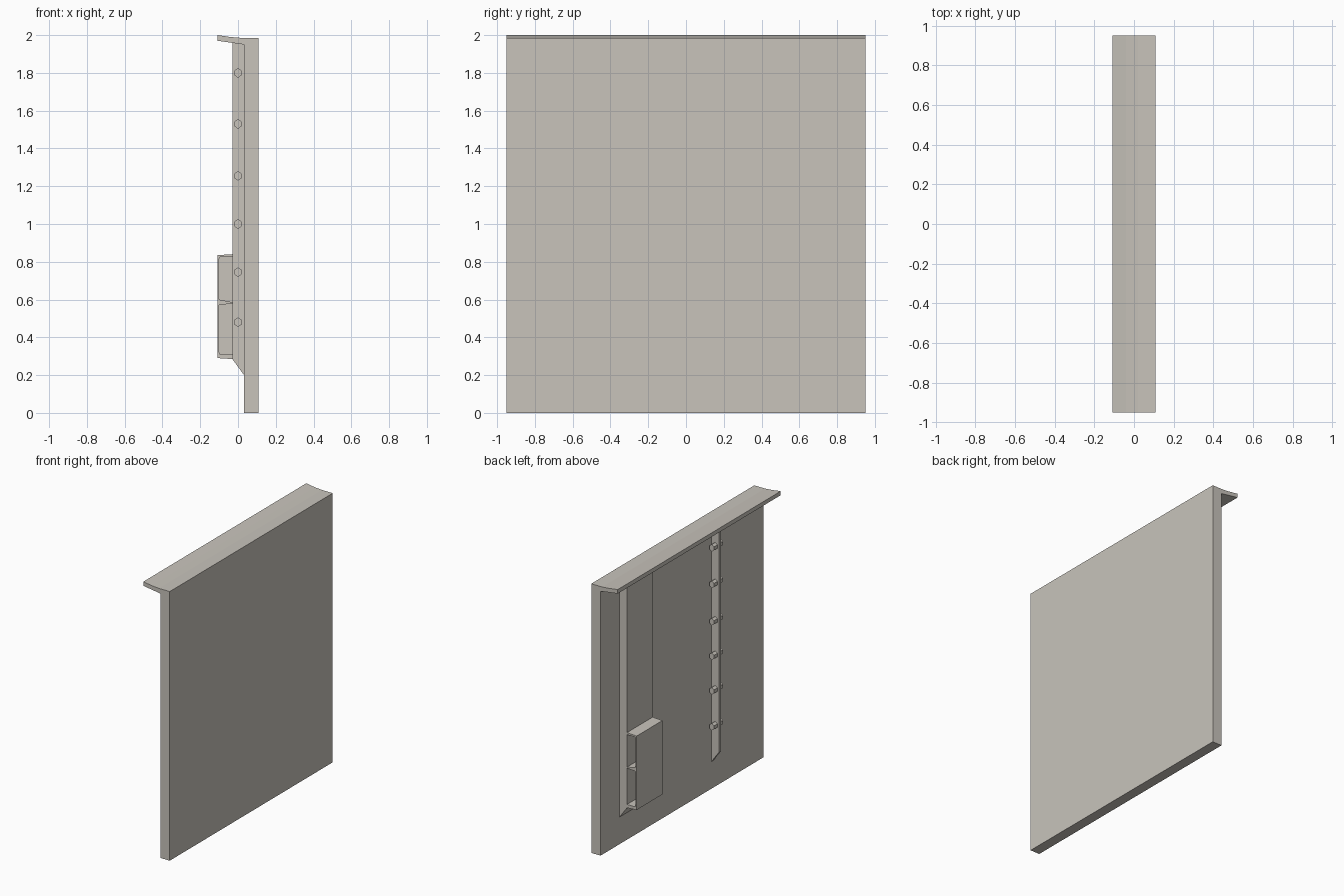
import bpy, bmesh, math
from mathutils import Matrix

if "Cube" in bpy.data.objects:
    bpy.data.objects.remove(bpy.data.objects["Cube"])

mat = bpy.data.materials.new("warm_grey")
mat.use_nodes = True
colour = (0.58, 0.55, 0.50, 1)
mat.diffuse_color = colour
mat.node_tree.nodes["Principled BSDF"].inputs["Base Color"].default_value = colour


def finish(name, bm):
    bmesh.ops.recalc_face_normals(bm, faces=bm.faces)
    mesh = bpy.data.meshes.new(name)
    bm.to_mesh(mesh)
    bm.free()
    mesh.materials.append(mat)
    obj = bpy.data.objects.new(name, mesh)
    bpy.context.collection.objects.link(obj)
    return obj


def extrude_profile(name, profile, y0, y1):
    """Extrude an (x, z) outline along y."""
    bm = bmesh.new()
    face = bm.faces.new([bm.verts.new((x, y0, z)) for x, z in profile])
    out = bmesh.ops.extrude_face_region(bm, geom=[face])
    verts = [g for g in out["geom"] if isinstance(g, bmesh.types.BMVert)]
    bmesh.ops.translate(bm, verts=verts, vec=(0, y1 - y0, 0))
    return finish(name, bm)


HALF = 0.95
WALL, FACE, LIP = 0.032, -0.03, -0.108

# Wall slab with the overhanging top ledge in one outline
extrude_profile("wall_with_ledge", [
    (0.108, 0), (0.108, 1.985), (0.02, 1.985), (-0.04, 1.99), (LIP, 2.0),
    (LIP, 1.97), (WALL, 1.95), (WALL, 0)], -HALF, HALF)

# Rib and wide panel share a side outline with a sloped foot
side = [(WALL, 0.2), (FACE, 0.285), (FACE, 1.96), (WALL, 1.95)]
RIB0, RIB1 = -0.365, -0.34
BOX0, BOX1 = 0.43, 0.73
extrude_profile("bolted_rib", side, RIB0, RIB1)
extrude_profile("panel", side, BOX0, BOX1)

# Bolts through the rib, showing on both sides
for i, z in enumerate((0.48, 0.745, 1.0, 1.255, 1.53, 1.80)):
    bm = bmesh.new()
    bmesh.ops.create_cone(bm, cap_ends=True, segments=6, radius1=0.026,
                          radius2=0.026, depth=RIB1 - RIB0 + 0.08)
    place = (Matrix.Translation((0, (RIB0 + RIB1) / 2, z))
             @ Matrix.Diagonal((0.8, 1, 1, 1))
             @ Matrix.Rotation(math.pi / 2, 4, "X"))
    bmesh.ops.transform(bm, matrix=place, verts=bm.verts)
    finish(f"bolt_{i + 1}", bm)

# Storage box: C-shaped shell with a shelf, open at both ends
inner = -0.1
extrude_profile("box_shell", [
    (FACE, 0.285), (LIP, 0.29), (LIP, 0.835), (FACE, 0.84), (FACE, 0.825),
    (inner + 0.005, 0.825), (inner, 0.815), (inner, 0.32),
    (inner + 0.005, 0.31), (FACE, 0.31)], BOX0, BOX1)
extrude_profile("box_shelf", [
    (FACE, 0.578), (inner, 0.572), (inner, 0.6), (FACE, 0.586)], BOX0, BOX1)
middle = (BOX0 + BOX1) / 2
extrude_profile("box_partition", [
    (FACE, 0.3), (inner, 0.3), (inner, 0.83), (FACE, 0.83)],
    middle - 0.01, middle + 0.01)
